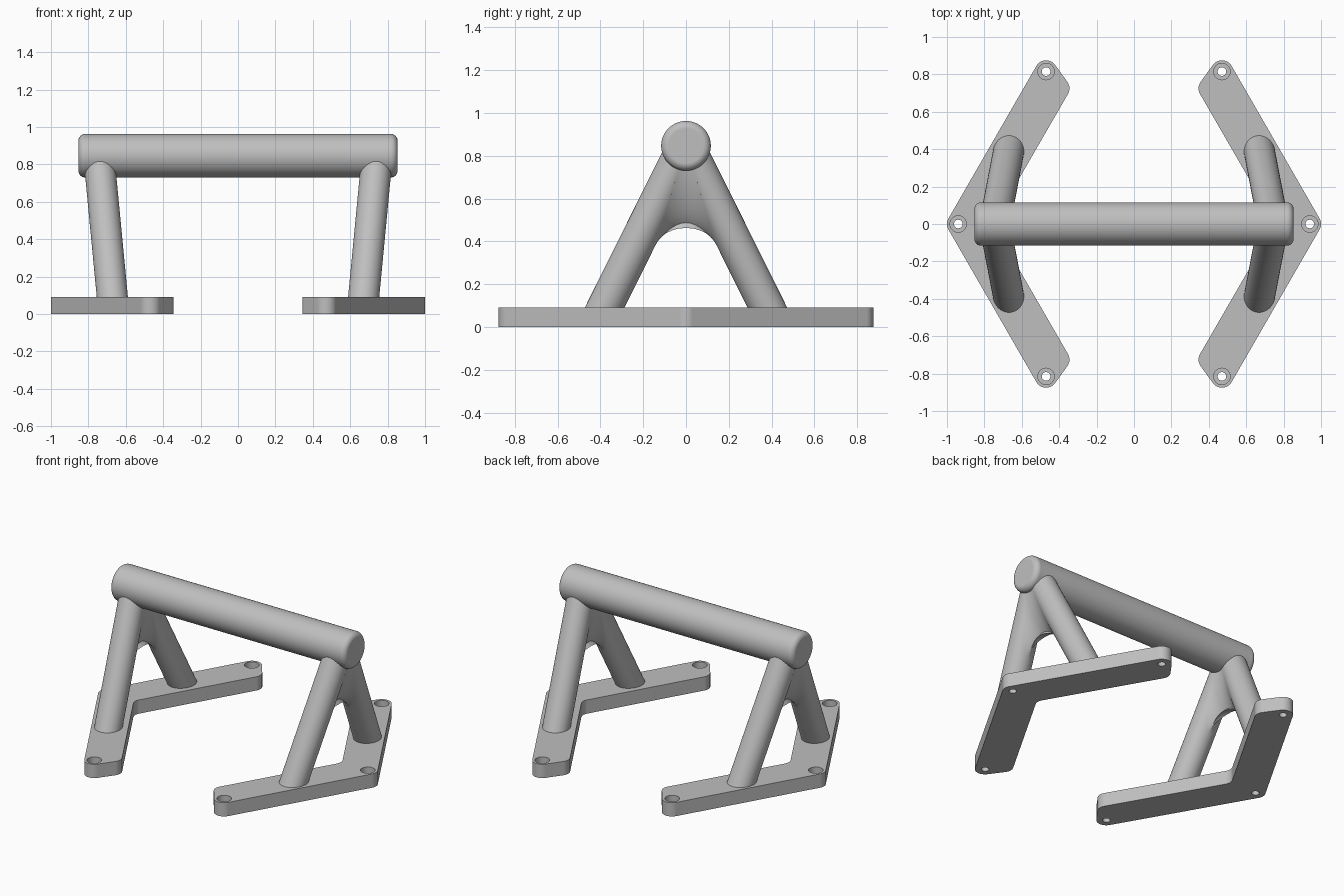
import bpy
import bmesh
from math import atan2, cos, pi, radians, sin
from mathutils import Matrix, Vector

cube = bpy.data.objects.get("Cube")
if cube:
    bpy.data.objects.remove(cube, do_unlink=True)

grey = bpy.data.materials.new("satin grey")
colour = (0.52, 0.52, 0.52, 1)
grey.use_nodes = True
grey.diffuse_color = colour
grey.node_tree.nodes["Principled BSDF"].inputs["Base Color"].default_value = colour

BAR_R, BAR_HALF, BAR_Z = 0.116, 0.853, 0.846
LEG_R, BLEND_R = 0.083, 0.16
PLATE_H, CORNER_R = 0.09, 0.06
TOP = Vector((0.745, 0, 0.855))           # where the two legs of a side meet
FOOT = Vector((0.668, 0.4, 0.05))         # sunk into the plate


def add_object(name, bm):
    bmesh.ops.recalc_face_normals(bm, faces=bm.faces)
    mesh = bpy.data.meshes.new(name)
    bm.to_mesh(mesh)
    bm.free()
    mesh.materials.append(grey)
    obj = bpy.data.objects.new(name, mesh)
    bpy.context.collection.objects.link(obj)
    return obj


def finish(obj, mirrored=True):
    obj.data.shade_smooth()
    obj.data.set_sharp_from_angle(angle=radians(35))
    if mirrored:
        mirror = obj.modifiers.new("Mirror", 'MIRROR')
        mirror.use_axis[0] = True
        mirror.use_mirror_merge = False
    weighted = obj.modifiers.new("Weighted Normal", 'WEIGHTED_NORMAL')
    weighted.keep_sharp = True


def add_rod(bm, start, end, radius, segments=48):
    axis = end - start
    turn = axis.to_track_quat('Z', 'Y').to_matrix().to_4x4()
    matrix = Matrix.Translation((start + end) / 2) @ turn
    return bmesh.ops.create_cone(bm, cap_ends=True, segments=segments, radius1=radius,
                                 radius2=radius, depth=axis.length, matrix=matrix)["verts"]


def arc(cx, cy, radius, start, end, steps=8):
    angles = [radians(start + (end - start) * i / steps) for i in range(steps + 1)]
    return [(cx + radius * cos(a), cy + radius * sin(a)) for a in angles]


# Handle bar with rounded ends
bm = bmesh.new()
add_rod(bm, Vector((-BAR_HALF, 0, BAR_Z)), Vector((BAR_HALF, 0, BAR_Z)), BAR_R, 64)
rims = [e for e in bm.edges if abs(e.verts[0].co.x - e.verts[1].co.x) < 0.01]
bmesh.ops.bevel(bm, geom=rims, offset=0.035, segments=6, profile=0.5, affect='EDGES')
finish(add_object("handle_bar", bm), mirrored=False)

# Legs, a front and a back one on each side
for name, side in (("front_leg", -1), ("back_leg", 1)):
    bm = bmesh.new()
    add_rod(bm, Vector((FOOT.x, side * FOOT.y, FOOT.z)), TOP, LEG_R)
    finish(add_object(name, bm))

# Arched web: a rolling ball blend between the two legs
down = Vector((FOOT.x, 0, FOOT.z)) - TOP
half_angle = atan2(FOOT.y, down.length)
down.normalize()
across = Vector((0, 1, 0))
out = down.cross(across)
reach = LEG_R + BLEND_R
legs = [down * cos(half_angle) + across * s * sin(half_angle) for s in (-1, 1)]
STEPS, ARC_STEPS = 40, 16
bm = bmesh.new()
rows = []
for i in range(STEPS + 1):
    t = pi * (i / STEPS - 0.5)
    centre = out * reach * sin(t) + down * reach * cos(t) / sin(half_angle)
    spokes = [(leg * centre.dot(leg) - centre).normalized() for leg in legs]
    row = [TOP]
    for j in range(ARC_STEPS + 1):
        spoke = spokes[0].lerp(spokes[1], j / ARC_STEPS).normalized()
        row.append(TOP + centre + spoke * BLEND_R)
    rows.append([bm.verts.new(p) for p in row + [TOP]])
for a, b in zip(rows, rows[1:]):
    for j in range(len(a) - 1):
        bm.faces.new((a[j], a[j + 1], b[j + 1], b[j]))
bmesh.ops.remove_doubles(bm, verts=bm.verts, dist=0.00005)
finish(add_object("leg_web", bm))

# Angled foot plate
HOLES = [(0.94, 0), (0.47, 0.815), (0.47, -0.815)]
upper = (arc(0.94, 0, CORNER_R, 0, 30, 5) + arc(0.47, 0.815, CORNER_R, 30, 144, 14)
         + arc(0.405, 0.725, CORNER_R, 144, 210) + arc(0.685, 0, CORNER_R, 30, 0, 5))
outline = upper + [(x, -y) for x, y in upper[-2:0:-1]]
bm = bmesh.new()
base = bm.faces.new([bm.verts.new((x, y, 0)) for x, y in outline])
raised = bmesh.ops.extrude_face_region(bm, geom=[base], use_keep_orig=True)["geom"]
bmesh.ops.translate(bm, vec=(0, 0, PLATE_H),
                    verts=[v for v in raised if isinstance(v, bmesh.types.BMVert)])
plate = add_object("foot_plate", bm)

# Stepped screw holes cut through the plate
for radius, bottom in ((0.023, -0.05), (0.044, 0.05)):
    bm = bmesh.new()
    for x, y in HOLES:
        add_rod(bm, Vector((x, y, bottom)), Vector((x, y, 0.15)), radius, 32)
    cutter = add_object("hole_cutter", bm)
    cutter.hide_render = True
    cut = plate.modifiers.new("Holes", 'BOOLEAN')
    cut.operation = 'DIFFERENCE'
    cut.solver = 'EXACT'
    cut.object = cutter
    bpy.context.view_layer.update()
    result = plate.evaluated_get(bpy.context.evaluated_depsgraph_get())
    mesh = bpy.data.meshes.new_from_object(result)
    plate.modifiers.clear()
    plate.data = mesh
    bpy.data.objects.remove(cutter, do_unlink=True)
finish(plate)
